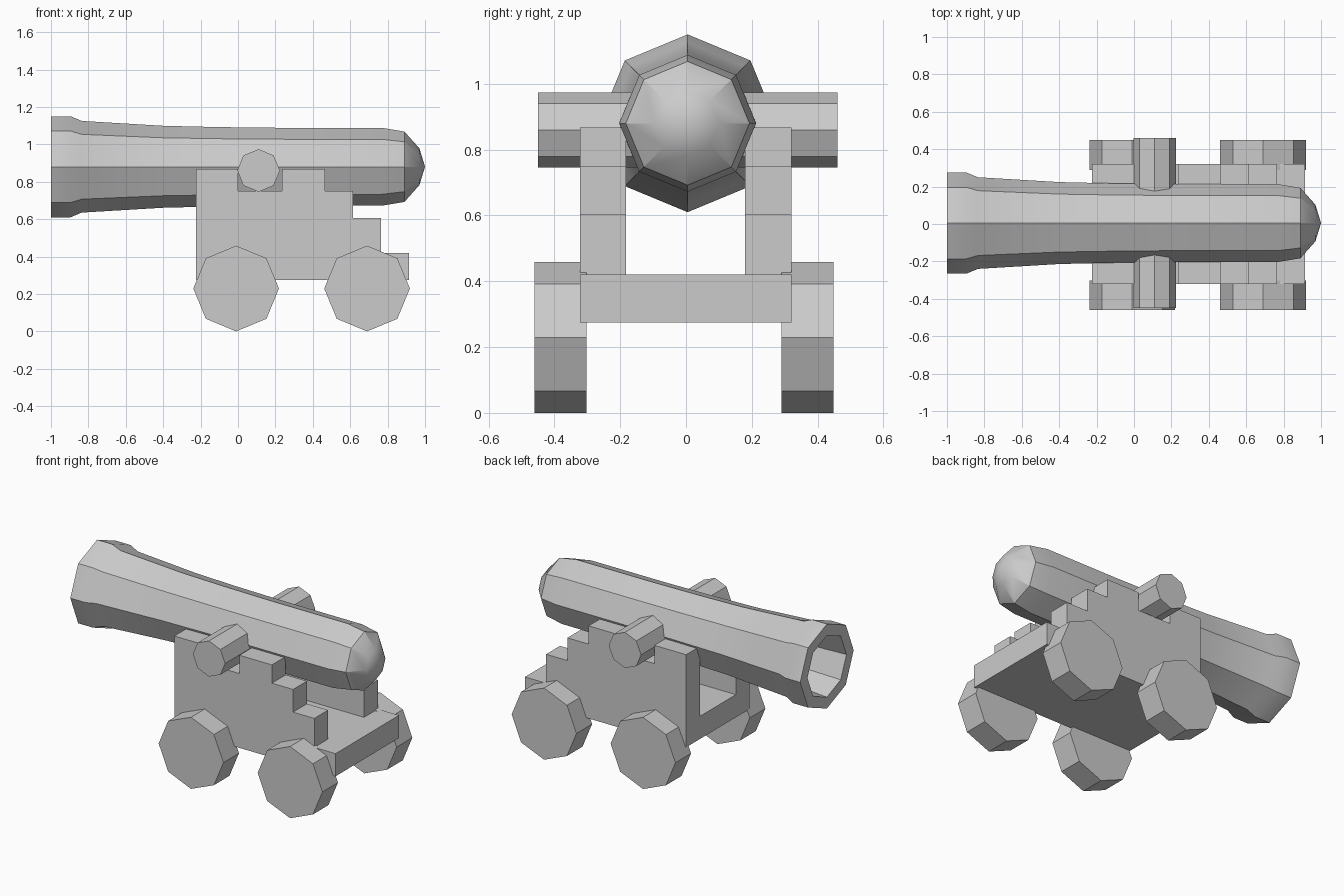
import bpy, bmesh, math

if "Cube" in bpy.data.objects:
    bpy.data.objects.remove(bpy.data.objects["Cube"])


def make_object(name, bm, smooth=False):
    bmesh.ops.recalc_face_normals(bm, faces=bm.faces[:])
    mesh = bpy.data.meshes.new(name)
    bm.to_mesh(mesh)
    bm.free()
    ob = bpy.data.objects.new(name, mesh)
    bpy.context.collection.objects.link(ob)
    if smooth:
        bpy.ops.object.select_all(action='DESELECT')
        ob.select_set(True)
        bpy.context.view_layer.objects.active = ob
        bpy.ops.object.shade_smooth_by_angle(angle=math.radians(30))
    return ob


def prism(name, profile, y0, y1):
    """Extrude an (x, z) outline from y0 to y1."""
    bm = bmesh.new()
    face = bm.faces.new([bm.verts.new((x, y0, z)) for x, z in profile])
    out = bmesh.ops.extrude_face_region(bm, geom=[face])
    moved = [v for v in out['geom'] if isinstance(v, bmesh.types.BMVert)]
    bmesh.ops.translate(bm, verts=moved, vec=(0, y1 - y0, 0))
    return make_object(name, bm)


def octagon(cx, cz, r):
    return [(cx + r * math.cos(i * math.pi / 4), cz + r * math.sin(i * math.pi / 4))
            for i in range(8)]


def lathe_x(name, profile, cy, cz):
    """Turn (x, radius) points into an eight-sided body along x."""
    bm = bmesh.new()
    rings = []
    for x, r in profile:
        if r == 0:
            rings.append([bm.verts.new((x, cy, cz))] * 8)
        else:
            rings.append([bm.verts.new((x, cy + y, cz + z)) for y, z in octagon(0, 0, r)])
    for a, b in zip(rings, rings[1:]):
        for i in range(8):
            j = (i + 1) % 8
            quad = list(dict.fromkeys([a[i], a[j], b[j], b[i]]))
            bm.faces.new(quad)
    return make_object(name, bm, smooth=True)


# Barrel: bore, flared muzzle, tapered tube and domed breech
lathe_x("barrel", [(0.3, 0), (0.3, 0.15), (-0.4, 0.16), (-1, 0.197), (-1, 0.27),
                   (-0.895, 0.27), (-0.835, 0.245), (-0.4, 0.219), (-0.1, 0.212),
                   (0.25, 0.208), (0.77, 0.208), (0.89, 0.188), (0.97, 0.098), (1, 0)],
        0.005, 0.88)

# Trunnion bar through the barrel
prism("trunnion", octagon(0.11, 0.86, 0.114), -0.45, 0.46)

# Stepped carriage cheeks with a trunnion slot
cheek = [(-0.225, 0.275), (-0.225, 0.867), (0.0, 0.867), (0.0, 0.75), (0.235, 0.75),
         (0.235, 0.867), (0.465, 0.867), (0.465, 0.75), (0.615, 0.75), (0.615, 0.605),
         (0.765, 0.605), (0.765, 0.42), (0.915, 0.42), (0.915, 0.275)]
prism("cheek_front", cheek, -0.322, -0.182)
prism("cheek_back", cheek, 0.18, 0.32)

# Carriage floor between the cheeks
prism("carriage_floor", [(-0.225, 0.275), (-0.225, 0.42), (0.915, 0.42), (0.915, 0.275)],
      -0.182, 0.18)

# Four octagonal wheels
for end, x in (("muzzle", -0.01), ("breech", 0.69)):
    for side, y0, y1 in (("front", -0.46, -0.303), ("back", 0.29, 0.448)):
        prism(f"wheel_{end}_{side}", octagon(x, 0.229, 0.229), y0, y1)
